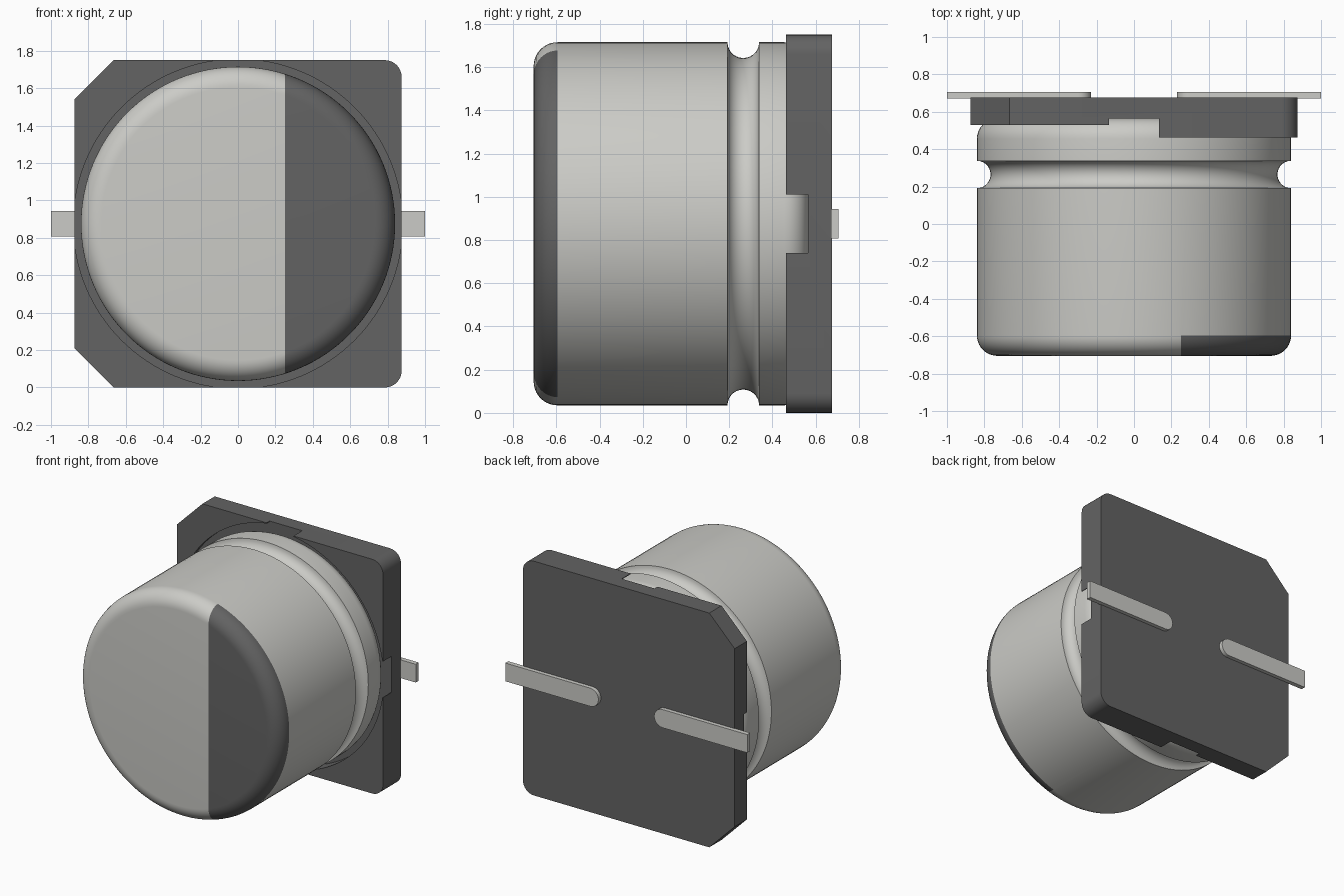
import bpy, bmesh, math
from mathutils import Matrix

if "Cube" in bpy.data.objects:
    bpy.data.objects.remove(bpy.data.objects["Cube"])

CZ = 0.875  # height of the can axis


def material(name, rgb):
    m = bpy.data.materials.new(name)
    m.diffuse_color = (*rgb, 1)
    m.use_nodes = True
    m.node_tree.nodes["Principled BSDF"].inputs["Base Color"].default_value = m.diffuse_color
    return m


metal = material("light_metal", (0.60, 0.60, 0.57))
dark = material("dark_plastic", (0.125, 0.125, 0.125))


def finish(bm, name, mats, angle=None):
    bmesh.ops.recalc_face_normals(bm, faces=bm.faces)
    me = bpy.data.meshes.new(name)
    bm.to_mesh(me)
    bm.free()
    ob = bpy.data.objects.new(name, me)
    bpy.context.collection.objects.link(ob)
    for m in mats:
        me.materials.append(m)
    if angle:
        bpy.ops.object.select_all(action='DESELECT')
        ob.select_set(True)
        bpy.context.view_layer.objects.active = ob
        bpy.ops.object.shade_smooth_by_angle(angle=math.radians(angle))
    return ob


def arc(cx, cy, r, a0, a1, n):
    return [(cx + r * math.cos(math.radians(a0 + (a1 - a0) * i / n)),
             cy + r * math.sin(math.radians(a0 + (a1 - a0) * i / n)))
            for i in range(n + 1)]


def prism(outline, y0, y1):
    """Extrude an (x, z) outline along y."""
    bm = bmesh.new()
    face = bm.faces.new([bm.verts.new((x, y0, z)) for x, z in outline])
    ext = bmesh.ops.extrude_face_region(bm, geom=[face])
    verts = [g for g in ext["geom"] if isinstance(g, bmesh.types.BMVert)]
    bmesh.ops.translate(bm, verts=verts, vec=(0, y1 - y0, 0))
    return bm


def rect(x0, x1, z0, z1):
    return [(x0, z0), (x1, z0), (x1, z1), (x0, z1)]


# Can: lathed profile (radius, y) with rounded ends and a crimp groove
R, F, N = 0.84, 0.11, 128
profile = (arc(R - F, -0.705 + F, F, -90, 0, 10)
           + arc(R, 0.265, 0.073, -90, -270, 14)
           + arc(R - F, 0.565 - F, F, 0, 90, 8))
bm = bmesh.new()
rings = [[bm.verts.new((r * math.cos(2 * math.pi * k / N), y,
                        CZ + r * math.sin(2 * math.pi * k / N)))
          for k in range(N)] for r, y in profile]
for a, b in zip(rings, rings[1:]):
    for k in range(N):
        j = (k + 1) % N
        bm.faces.new((a[k], a[j], b[j], b[k]))
bm.faces.new(rings[0])
bm.faces.new(rings[-1])

# Polarity mark: split the rounded front at x = 0.25 and darken one side
front = [f for f in bm.faces if f.calc_center_median().y < -0.594]
geom = front + list({e for f in front for e in f.edges}) + list({v for f in front for v in f.verts})
bmesh.ops.bisect_plane(bm, geom=geom, dist=1e-5, plane_co=(0.25, 0, 0), plane_no=(1, 0, 0))
for f in bm.faces:
    c = f.calc_center_median()
    if c.x > 0.25 and c.y < -0.594:
        f.material_index = 1
finish(bm, "can", [metal, dark], 35)

# Base plate: two chamfered corners on the left, two rounded on the right
H, C, Q = 0.875, 0.21, 0.09
outline = ([(-H, C), (-H + C, 0)]
           + arc(H - Q, Q, Q, -90, 0, 8)
           + arc(H - Q, 2 * H - Q, Q, 0, 90, 8)
           + [(-H + C, 2 * H), (-H, 2 * H - C)])
base = finish(prism(outline, 0.462, 0.675), "base", [dark])

# Cut the lower left half, the round seat and the four side notches
circle = arc(0, CZ, 0.88, 0, 360, N)[:-1]
cuts = [(rect(-1.2, 0, -0.5, 2.5), 0.53),
        (circle, 0.565),
        (rect(-0.135, 0.135, -0.5, 2.5), 0.565),
        (rect(-1.2, 1.2, CZ - 0.135, CZ + 0.135), 0.565)]
cutters = []
for i, (shape, depth) in enumerate(cuts):
    cutter = finish(prism(shape, 0.2, depth), f"base_cutter_{i}", [dark])
    cutter.hide_render = True
    mod = base.modifiers.new("cut", 'BOOLEAN')
    mod.operation, mod.solver, mod.object = 'DIFFERENCE', 'EXACT', cutter
    cutters.append(cutter)
bpy.ops.object.select_all(action='DESELECT')
base.select_set(True)
bpy.context.view_layer.objects.active = base
for mod in list(base.modifiers):
    bpy.ops.object.modifier_apply(modifier=mod.name)
for cutter in cutters:
    bpy.data.objects.remove(cutter)
bpy.ops.object.shade_smooth_by_angle(angle=math.radians(25))

# Leads: flat strips with rounded inner ends
w = 0.068
for side, name in ((1, "lead_right"), (-1, "lead_left")):
    strip = [(1, CZ - w), (1, CZ + w)] + arc(0.23 + w, CZ, w, 90, 270, 12)
    bm = prism([(side * x, z) for x, z in strip], 0.67, 0.705)
    finish(bm, name, [metal], 35)
